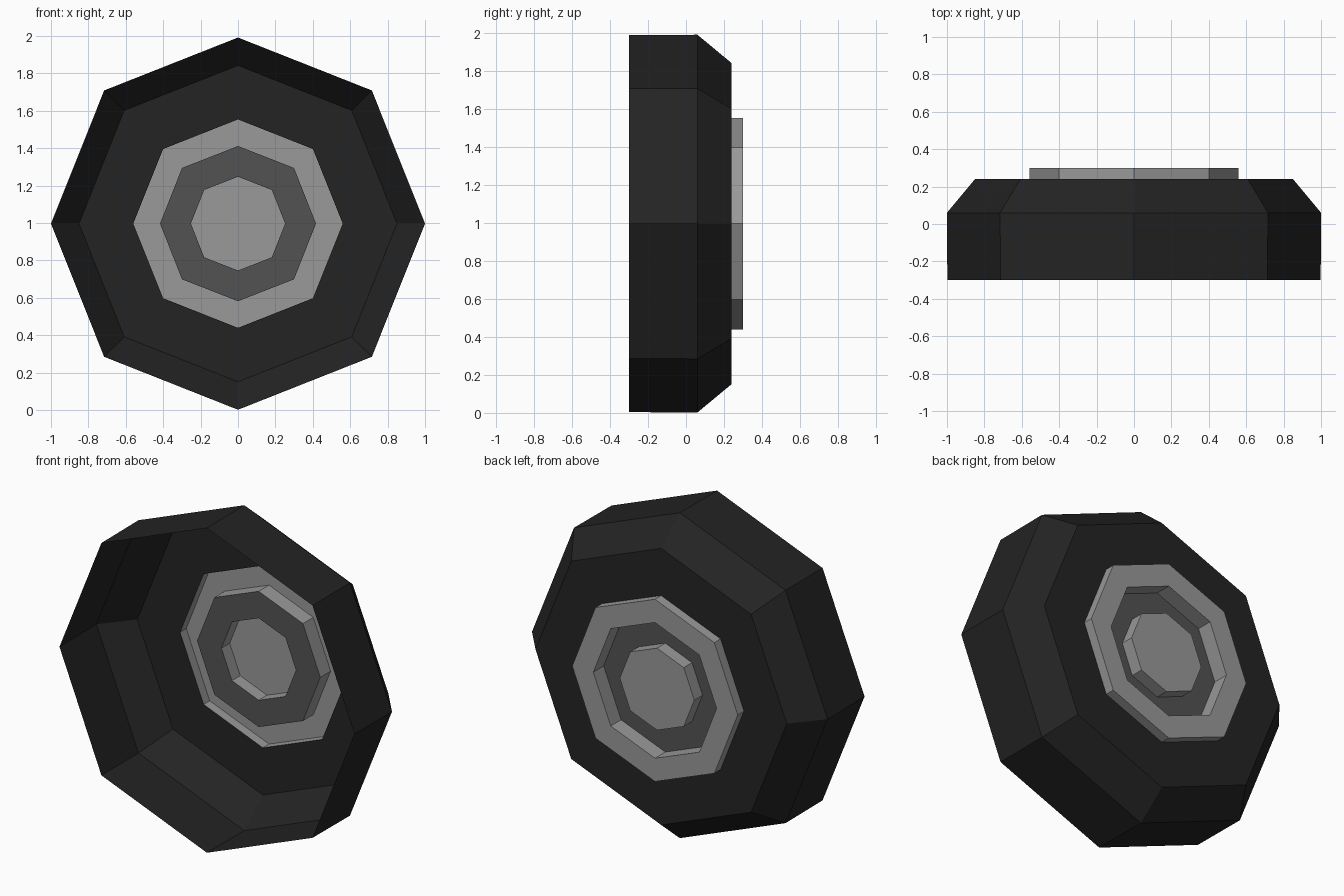
import bpy, bmesh, math

if "Cube" in bpy.data.objects:
    bpy.data.objects.remove(bpy.data.objects["Cube"])

CZ = 0.997  # wheel axis height


def material(name, v):
    m = bpy.data.materials.new(name)
    m.diffuse_color = (v, v, v, 1)
    m.use_nodes = True
    m.node_tree.nodes["Principled BSDF"].inputs["Base Color"].default_value = m.diffuse_color
    return m


rubber = material("black rubber", 0.017)
metal = material("light grey metal", 0.32)
dark = material("dark grey metal", 0.086)


def lathe(name, profile, mat, cap=False, diag=1.0):
    """Eight-sided open shell around the y axis from (radius, y) points."""
    bm = bmesh.new()
    rings = []
    for r, y in profile:
        ring = []
        for i in range(8):
            a = i * math.pi / 4
            k = r * (diag if i % 2 else 1.0)
            ring.append(bm.verts.new((k * math.cos(a), y, CZ + 0.995 * k * math.sin(a))))
        rings.append(ring)
    for lo, hi in zip(rings, rings[1:]):
        for i in range(8):
            j = (i + 1) % 8
            bm.faces.new((lo[i], hi[i], hi[j], lo[j]))
    if cap:
        bm.faces.new(rings[-1][::-1])
    me = bpy.data.meshes.new(name)
    bm.to_mesh(me)
    bm.free()
    me.materials.append(mat)
    ob = bpy.data.objects.new(name, me)
    bpy.context.collection.objects.link(ob)
    return ob


# Tyre shell: tread, chamfered shoulder and side wall, open at the inner side
lathe("tyre", [(0.998, -0.30), (1.0, 0.06), (0.85, 0.24), (0.56, 0.24)], rubber, diag=1.012)
# Raised rim ring with its outer and inner walls
lathe("rim_ring", [(0.56, 0.24), (0.56, 0.30), (0.417, 0.30), (0.417, 0.20)], metal, diag=1.015)
# Sunken dark dish between ring and cap
lathe("rim_dish", [(0.417, 0.20), (0.252, 0.20)], dark, diag=1.015)
# Raised centre cap
lathe("hub_cap", [(0.252, 0.20), (0.252, 0.28)], metal, cap=True, diag=1.015)
